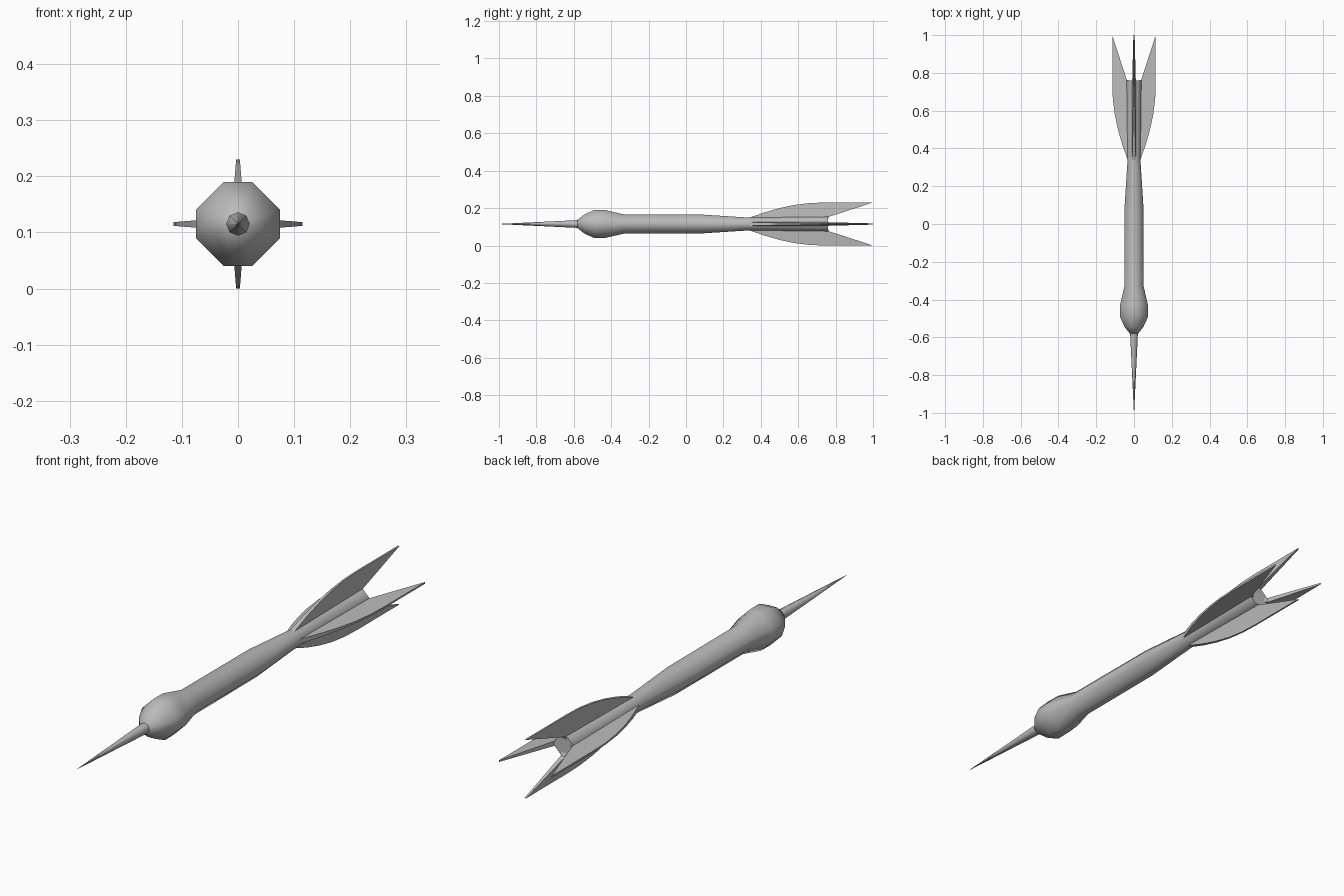
import bpy, bmesh, math
from mathutils import Matrix, Vector

cube = bpy.data.objects.get("Cube")
if cube:
    bpy.data.objects.remove(cube, do_unlink=True)

AXIS_Z = 0.115

grey = bpy.data.materials.new("plain_grey")
grey.use_nodes = True
colour = (0.5, 0.5, 0.5, 1)
grey.diffuse_color = colour
grey.node_tree.nodes["Principled BSDF"].inputs["Base Color"].default_value = colour


def finish(name, bm, angle=60):
    bmesh.ops.recalc_face_normals(bm, faces=bm.faces)
    mesh = bpy.data.meshes.new(name)
    bm.to_mesh(mesh)
    bm.free()
    mesh.materials.append(grey)
    obj = bpy.data.objects.new(name, mesh)
    obj.location.z = AXIS_Z
    bpy.context.collection.objects.link(obj)
    bpy.ops.object.select_all(action="DESELECT")
    obj.select_set(True)
    bpy.context.view_layer.objects.active = obj
    bpy.ops.object.shade_smooth_by_angle(angle=math.radians(angle))
    return obj


def loft(name, profile, section):
    """Skin a closed section scaled along y by (y, half width) pairs."""
    bm = bmesh.new()
    rings = [[bm.verts.new((x * r, y, z * r)) for x, z in section] for y, r in profile]
    n = len(section)
    for a, b in zip(rings, rings[1:]):
        for i in range(n):
            j = (i + 1) % n
            bm.faces.new((a[i], a[j], b[j], b[i]))
    bm.faces.new(rings[0])
    bm.faces.new(rings[-1])
    return finish(name, bm)


# Body: square section with chamfered corners, bulbous nose and slim tail
k = 1 / 3
chamfered = [(1, -k), (1, k), (k, 1), (-k, 1), (-1, k), (-1, -k), (-k, -1), (k, -1)]
loft("body", [(-0.58, 0.022), (-0.545, 0.05), (-0.49, 0.075), (-0.43, 0.074),
              (-0.33, 0.051), (0.09, 0.05), (0.34, 0.034), (0.76, 0.039)], chamfered)

# Needle point: slender eight-sided cone
octagon = [(math.cos(i * math.pi / 4), math.sin(i * math.pi / 4)) for i in range(8)]
loft("needle", [(-1.0, 0.0006), (-0.57, 0.021)], octagon)

# Flight fins: swept blades that thin toward the outer edge
outline = [(0.34, 0.015), (0.34, 0.034), (0.42, 0.062), (0.5, 0.085), (0.58, 0.102),
           (0.66, 0.112), (0.74, 0.115), (1.0, 0.115), (0.765, 0.039), (0.755, 0.015)]


def half_thickness(r):
    return 0.0125 - 0.08 * r


for i, side in enumerate(("top", "left", "bottom", "right")):
    bm = bmesh.new()
    sides = [[bm.verts.new((s * half_thickness(r), y, r)) for y, r in outline] for s in (-1, 1)]
    bm.faces.new(sides[0])
    bm.faces.new(reversed(sides[1]))
    for j in range(len(outline)):
        h = (j + 1) % len(outline)
        bm.faces.new((sides[0][j], sides[1][j], sides[1][h], sides[0][h]))
    bmesh.ops.rotate(bm, verts=bm.verts, cent=Vector(),
                     matrix=Matrix.Rotation(i * math.pi / 2, 3, "Y"))
    finish(side + "_fin", bm, 40)
